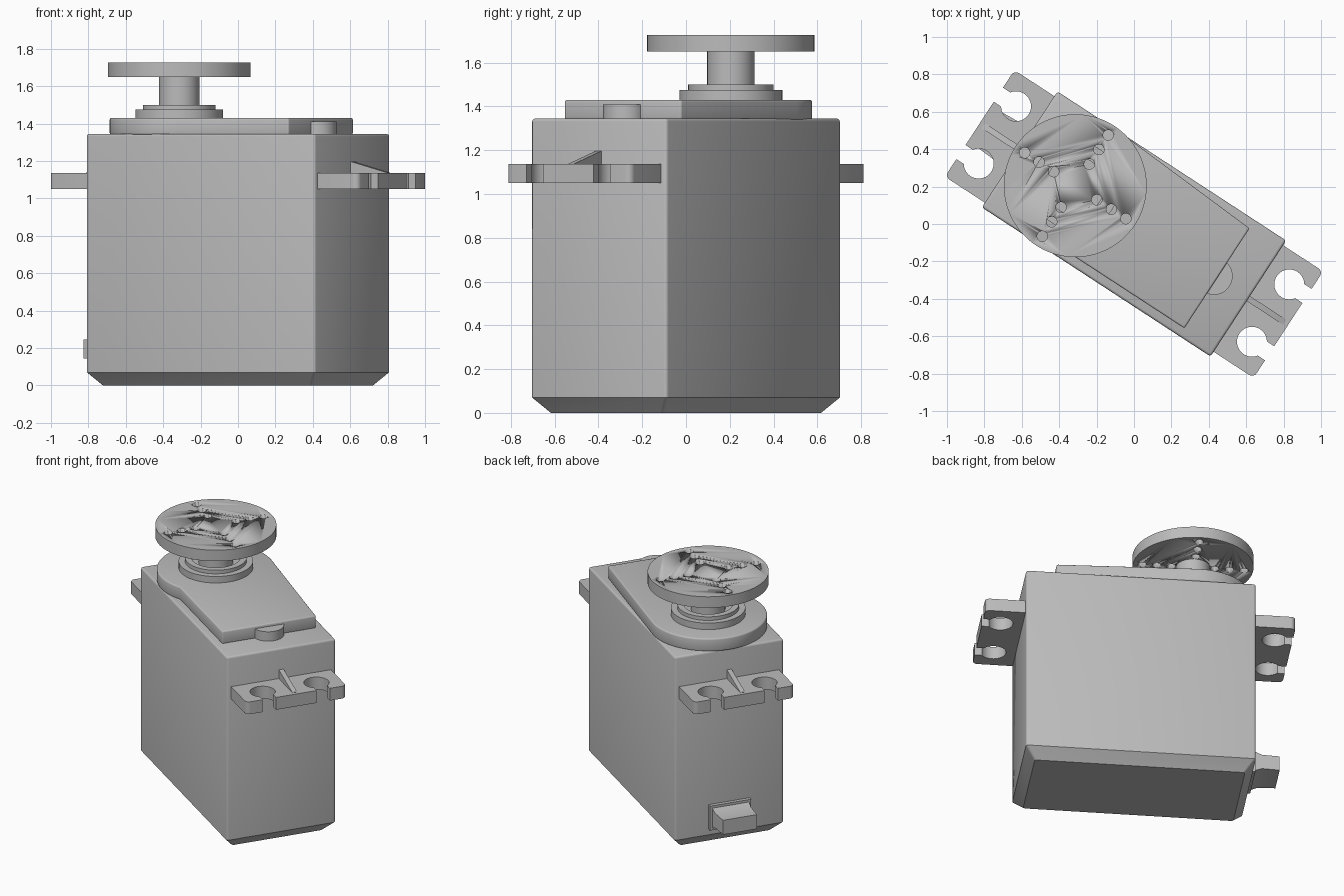
import bpy, bmesh
from math import sin, cos, radians
from mathutils import Vector

if "Cube" in bpy.data.objects:
    bpy.data.objects.remove(bpy.data.objects["Cube"])

TURN = radians(-33.1)      # the whole servo is turned about z
SHAFT = -0.375             # shaft position along the case

grey = bpy.data.materials.new("plain grey")
grey.use_nodes = True
grey.diffuse_color = (0.5, 0.5, 0.5, 1)
grey.node_tree.nodes["Principled BSDF"].inputs["Base Color"].default_value = (0.5, 0.5, 0.5, 1)


def finish(name, bm, bevel=0):
    """Turn a bmesh into a shaded object, optionally with rounded edges."""
    bmesh.ops.recalc_face_normals(bm, faces=bm.faces)
    mesh = bpy.data.meshes.new(name)
    bm.to_mesh(mesh)
    bm.free()
    mesh.materials.append(grey)
    obj = bpy.data.objects.new(name, mesh)
    bpy.context.collection.objects.link(obj)
    obj.rotation_euler.z = TURN
    bpy.ops.object.select_all(action="DESELECT")
    obj.select_set(True)
    bpy.context.view_layer.objects.active = obj
    if bevel:
        mod = obj.modifiers.new("Rounded edges", "BEVEL")
        mod.width, mod.segments = bevel, 3
        mod.limit_method, mod.angle_limit = "ANGLE", radians(60)
        bpy.ops.object.modifier_apply(modifier=mod.name)
    bpy.ops.object.shade_smooth_by_angle(angle=radians(35))
    return obj


def loft(name, loops, bevel=0):
    """Skin a stack of equal-length loops and cap both ends."""
    bm = bmesh.new()
    rings = [[bm.verts.new(p) for p in loop] for loop in loops]
    for a, b in zip(rings, rings[1:]):
        for i in range(len(a)):
            j = (i + 1) % len(a)
            bm.faces.new((a[i], a[j], b[j], b[i]))
    bm.faces.new(rings[0])
    bm.faces.new(rings[-1])
    return finish(name, bm, bevel)


def prism(name, outline, low, high, bevel=0):
    return loft(name, [[(x, y, z) for x, y in outline] for z in (low, high)], bevel)


def rect(hx, hy, z):
    return [(-hx, -hy, z), (hx, -hy, z), (hx, hy, z), (-hx, hy, z)]


def arc(x, y, r, start, end, steps):
    angles = [radians(start + (end - start) * i / steps) for i in range(steps + 1)]
    return [(x + r * cos(a), y + r * sin(a)) for a in angles]


def lathe(name, profile, steps=64):
    """Revolve a radius/height profile around the shaft."""
    loops = [[(x, y, z) for x, y in arc(SHAFT, 0, r, 0, 360, steps)[:-1]] for r, z in profile]
    return loft(name, loops)


# Case with chamfered foot
loft("case", [rect(0.668, 0.308, 0), rect(0.73, 0.37, 0.07), rect(0.73, 0.37, 1.345)], 0.014)

# Lid: round around the shaft, running straight to a square end
lid = arc(SHAFT, 0, 0.372, 86.6, 300.7, 48) + [(0.53, -0.32), (0.53, 0.318)]
prism("lid", lid, 1.34, 1.43, 0.01)
prism("lid_latch", arc(0.51, 0, 0.1, -90, 90, 24), 1.34, 1.41)

# Bearing collar with recess, and the output shaft
lathe("bearing_collar", [(0.235, 1.42), (0.235, 1.475), (0.195, 1.475), (0.195, 1.5),
                         (0.155, 1.5), (0.155, 1.465), (0.05, 1.465)])
lathe("output_shaft", [(0.108, 1.44), (0.108, 1.66)])

# Round horn with four rows of through holes
horn = lathe("horn_disc", [(0.382, 1.65), (0.382, 1.727)], 96)
bm = bmesh.new()
for quarter in range(4):
    a = radians(90 * quarter)
    for r in (0.138, 0.231, 0.323):
        made = bmesh.ops.create_cone(bm, cap_ends=True, segments=24,
                                     radius1=0.028, radius2=0.028, depth=0.3)
        bmesh.ops.translate(bm, verts=made["verts"],
                            vec=Vector((SHAFT + r * cos(a), r * sin(a), 1.69)))
cutter = finish("horn_hole_cutter", bm)
cutter.hide_render = True
mod = horn.modifiers.new("Holes", "BOOLEAN")
mod.operation, mod.solver, mod.object = "DIFFERENCE", "EXACT", cutter
bpy.context.view_layer.objects.active = horn
bpy.ops.object.modifier_apply(modifier=mod.name)
bpy.data.objects.remove(cutter)

# Mounting tabs with open screw slots, each with a stiffening rib
half = [(0.72, 0.34)] + arc(0.955, 0.31, 0.03, 90, 0, 6)
half += [(0.985, 0.228)] + arc(0.872, 0.183, 0.08, 34, 326, 32) + [(0.985, 0.138)]
tab = half + [(x, -y) for x, y in reversed(half)]
rib = [(0.72, 1.1), (0.96, 1.1), (0.96, 1.138), (0.73, 1.197), (0.72, 1.197)]
for side, word in ((1, "front"), (-1, "rear")):
    prism(word + "_mounting_tab", [(side * x, y) for x, y in tab], 1.05, 1.136)
    loft(word + "_tab_rib", [[(side * x, y, z) for x, z in rib] for y in (-0.016, 0.016)])


# Cable outlet: base plate and tapering grommet
def upright(x, hy, low, high):
    return [(x, -hy, low), (x, hy, low), (x, hy, high), (x, -hy, high)]


loft("cable_base", [upright(-0.72, 0.14, 0.11, 0.28), upright(-0.755, 0.14, 0.11, 0.28)])
loft("cable_grommet", [upright(-0.75, 0.125, 0.125, 0.265), upright(-0.8, 0.122, 0.145, 0.245),
                       upright(-0.912, 0.115, 0.145, 0.245)])
